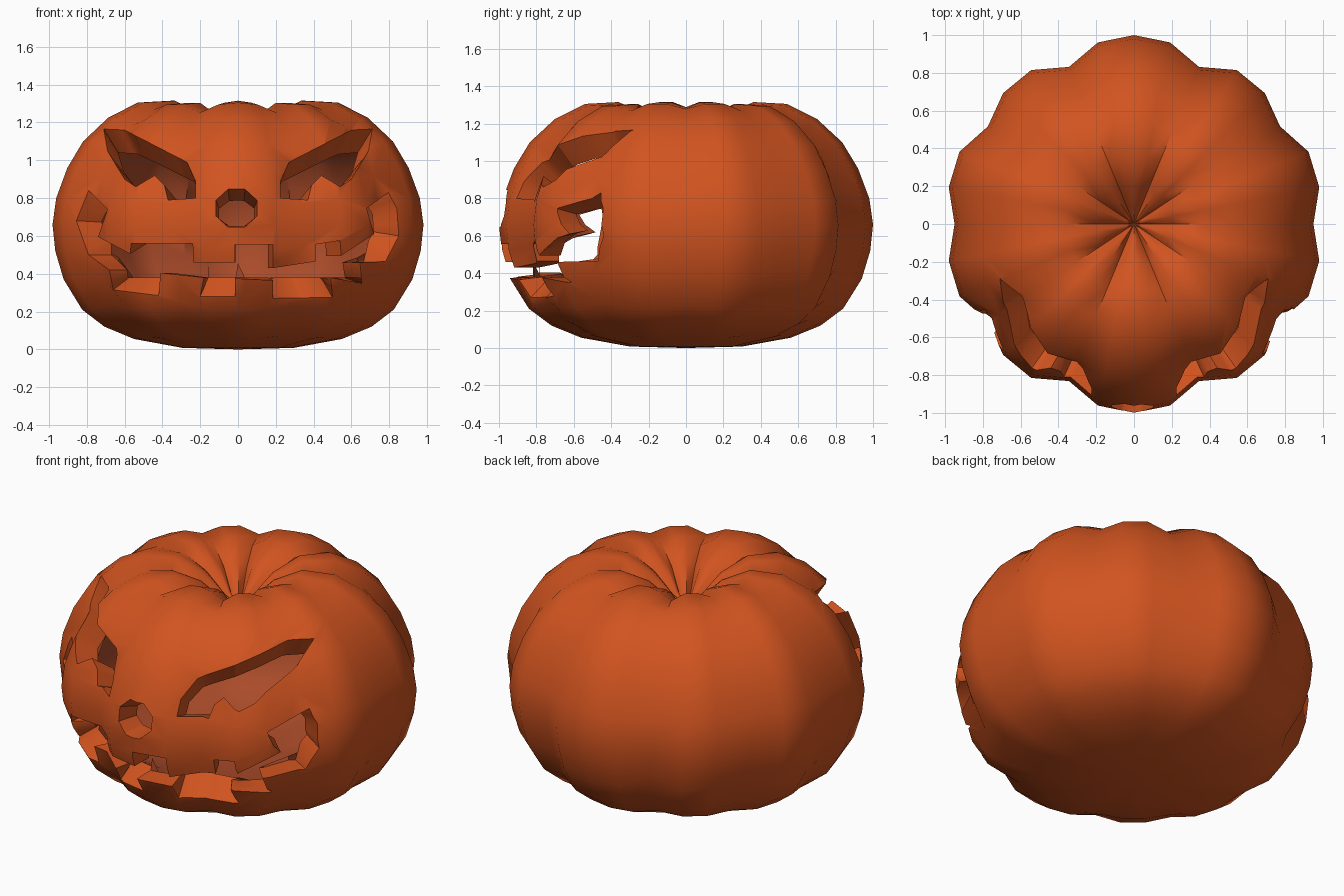
import bpy, bmesh, math
from mathutils import Vector

if "Cube" in bpy.data.objects:
    bpy.data.objects.remove(bpy.data.objects["Cube"])

orange = bpy.data.materials.new("pumpkin_orange")
orange.diffuse_color = (0.640, 0.088, 0.014, 1)
orange.use_nodes = True
orange.node_tree.nodes["Principled BSDF"].inputs["Base Color"].default_value = orange.diffuse_color
inner = bpy.data.materials.new("inner_brown_orange")
inner.diffuse_color = (0.40, 0.070, 0.022, 1)
inner.use_nodes = True
inner.node_tree.nodes["Principled BSDF"].inputs["Base Color"].default_value = inner.diffuse_color
cut_mat = bpy.data.materials.new("cut_marker")

# meridian of a full rib (radius, height), bottom to top pit
PROFILE = [(0.3, 0.008), (0.56, 0.055), (0.72, 0.12), (0.84, 0.21), (0.94, 0.37),
           (0.985, 0.52), (1.0, 0.66), (0.98, 0.80), (0.92, 0.96), (0.835, 1.10),
           (0.70, 1.225), (0.54, 1.305), (0.36, 1.315), (0.2, 1.24), (0.08, 1.12)]
# equator radius per 11.25 degrees over one quadrant: ribs and grooves
RIBS = [0.95, 1.0, 1.0, 0.93, 0.98, 0.98, 0.90, 0.98, 1.0]
SEGS = 32
CORE_R, CORE_Z = 0.45, 0.65
WALL = 0.15
LIP_Z = 0.38  # height of the mouth's inner lower lip


def make_object(name, bm, mat):
    bmesh.ops.recalc_face_normals(bm, faces=bm.faces[:])
    me = bpy.data.meshes.new(name)
    bm.to_mesh(me)
    bm.free()
    me.materials.append(mat)
    ob = bpy.data.objects.new(name, me)
    bpy.context.collection.objects.link(ob)
    return ob


def rib_radius(i):
    q = i % 16
    return RIBS[q if q <= 8 else 16 - q]


def groove_strength(r, z):
    # grooves fade out underneath and soften over the top
    if z < 0.4:
        return z / 0.4
    if r < 0.5:
        return 0.45
    return 1 - 0.55 * max(0, min(1, (z - 1.0) / 0.3))


# ribbed pumpkin skin
bm = bmesh.new()
rings = []
for r, z in PROFILE:
    ring = []
    for i in range(SEGS):
        k = (rib_radius(i) - CORE_R) / (1 - CORE_R)
        k = 1 + (k - 1) * groove_strength(r, z)
        rr = CORE_R + k * (r - CORE_R)
        zz = CORE_Z + k * (z - CORE_Z)
        a = 2 * math.pi * i / SEGS
        ring.append(bm.verts.new((rr * math.cos(a), rr * math.sin(a), zz)))
    rings.append(ring)
bottom = bm.verts.new((0, 0, 0))
pit = bm.verts.new((0, 0, 1.06))
for i in range(SEGS):
    j = (i + 1) % SEGS
    for lo, hi in zip(rings, rings[1:]):
        bm.faces.new((lo[i], lo[j], hi[j], hi[i]))
    bm.faces.new((bottom, rings[0][j], rings[0][i]))
    bm.faces.new((rings[-1][i], rings[-1][j], pit))
pumpkin = make_object("pumpkin_shell", bm, orange)

# face outlines (x, z) as seen from the front
EYE = [(0.71, 1.165), (0.60, 1.16), (0.27, 0.99), (0.225, 0.89), (0.225, 0.80),
       (0.37, 0.79), (0.39, 0.87), (0.44, 0.92), (0.50, 0.885), (0.54, 0.86),
       (0.60, 0.90), (0.69, 1.05)]
NOSE = [(-0.008 + 0.118 * math.cos(math.pi * (i + 0.5) / 4),
         0.747 + 0.108 * math.sin(math.pi * (i + 0.5) / 4)) for i in range(8)]
MOUTH_TOP = [(-0.79, 0.84), (-0.69, 0.74), (-0.74, 0.595), (-0.57, 0.505), (-0.565, 0.56),
             (-0.24, 0.56), (-0.235, 0.46), (-0.015, 0.46), (-0.015, 0.555),
             (0.185, 0.555), (0.185, 0.43), (0.41, 0.465), (0.41, 0.555),
             (0.54, 0.575), (0.545, 0.495), (0.72, 0.61), (0.68, 0.745), (0.795, 0.83)]
MOUTH_BOTTOM = [(0.84, 0.745), (0.85, 0.60), (0.78, 0.465), (0.645, 0.46), (0.655, 0.35),
                (0.49, 0.38), (0.50, 0.275), (0.185, 0.27), (0.185, 0.365),
                (-0.015, 0.375), (-0.015, 0.28), (-0.20, 0.28), (-0.18, 0.38),
                (-0.41, 0.405), (-0.42, 0.285), (-0.66, 0.315), (-0.68, 0.42),
                (-0.79, 0.50), (-0.855, 0.68)]

# face cutter: each outline pushed through the front half
bm = bmesh.new()
for outline in (EYE, [(-x, z) for x, z in EYE], NOSE, MOUTH_TOP + MOUTH_BOTTOM):
    front = [bm.verts.new((x, -1.3, z)) for x, z in outline]
    back = [bm.verts.new((x, -0.24, z)) for x, z in outline]
    bm.faces.new(front)
    bm.faces.new(back[::-1])
    n = len(outline)
    for i in range(n):
        j = (i + 1) % n
        bm.faces.new((front[j], front[i], back[i], back[j]))
cutter = make_object("face_cutter", bm, cut_mat)
cutter.hide_render = True

mod = pumpkin.modifiers.new("carve", 'BOOLEAN')
mod.operation = 'DIFFERENCE'
mod.solver = 'EXACT'
mod.material_mode = 'TRANSFER'
mod.object = cutter
bpy.context.view_layer.objects.active = pumpkin
bpy.ops.object.modifier_apply(modifier=mod.name)
bpy.data.objects.remove(cutter)

# drop the cutter's walls so only the pierced skin remains
me = pumpkin.data
marked = {i for i, m in enumerate(me.materials) if m == cut_mat}
bm = bmesh.new()
bm.from_mesh(me)
bmesh.ops.delete(bm, geom=[f for f in bm.faces if f.material_index in marked], context='FACES')
for f in bm.faces:
    f.material_index = 0

# thick hollow wall: skin extruded inward along smooth egg-shaped normals
ext = bmesh.ops.extrude_face_region(bm, geom=bm.faces[:], use_keep_orig=True)
inside = [g for g in ext["geom"] if isinstance(g, bmesh.types.BMFace)]
inside_faces = set(inside)
for v in ext["geom"]:
    if isinstance(v, bmesh.types.BMVert):
        on_rim = any(f not in inside_faces for f in v.link_faces)
        z = v.co.z
        n = Vector((v.co.x, v.co.y, (z - 0.66) / 0.44))
        v.co -= n.normalized() * WALL
        if on_rim and z < 0.5:
            v.co.z = min(v.co.z, max(z, LIP_Z))
for f in inside:
    f.material_index = 1
bmesh.ops.recalc_face_normals(bm, faces=bm.faces[:])
bm.to_mesh(me)
bm.free()
slots = [f.material_index for f in me.polygons]
me.materials.clear()
me.materials.append(orange)
me.materials.append(inner)
for f, s in zip(me.polygons, slots):
    f.material_index = s
bpy.data.materials.remove(cut_mat)

pumpkin.select_set(True)
bpy.context.view_layer.objects.active = pumpkin
bpy.ops.object.shade_smooth_by_angle(angle=math.radians(42))
